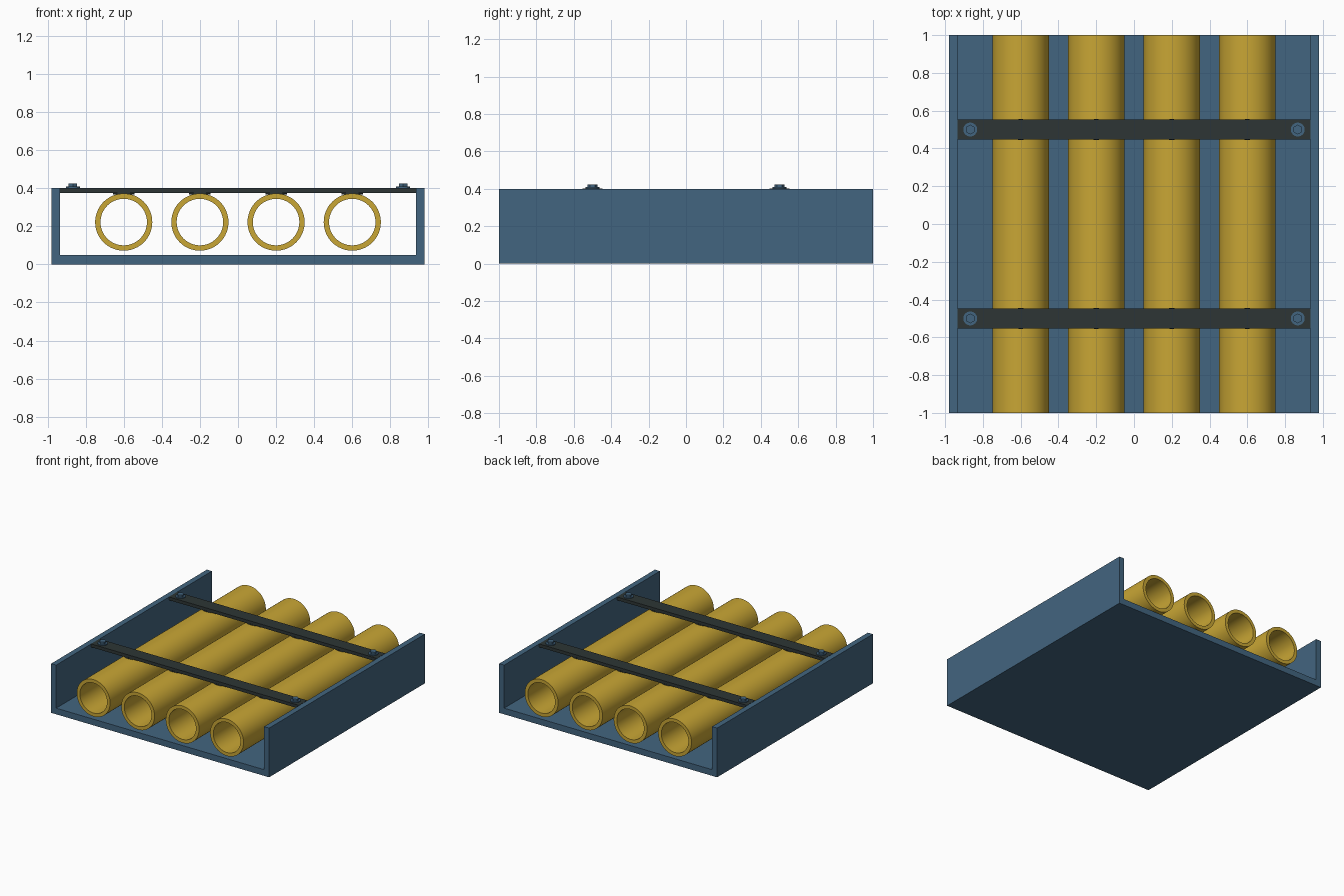
import bpy, bmesh, math
from mathutils import Matrix

if "Cube" in bpy.data.objects:
    bpy.data.objects.remove(bpy.data.objects["Cube"])


def material(name, rgb):
    m = bpy.data.materials.new(name)
    m.diffuse_color = (*rgb, 1)
    m.use_nodes = True
    m.node_tree.nodes["Principled BSDF"].inputs["Base Color"].default_value = m.diffuse_color
    return m


BLUE = material("slate blue", (0.055, 0.13, 0.215))
GOLD = material("golden yellow", (0.58, 0.38, 0.035))
DARK = material("dark grey", (0.026, 0.036, 0.035))


def extrude_y(name, loops, y0, y1, mat):
    """Prism along y from one closed (x, z) outline, or a tube from two."""
    bm = bmesh.new()
    rings = [[[bm.verts.new((x, y, z)) for x, z in lp] for y in (y0, y1)] for lp in loops]
    n = len(loops[0])
    for front, back in rings:
        for i in range(n):
            j = (i + 1) % n
            bm.faces.new((front[i], front[j], back[j], back[i]))
    for side in (0, 1):
        if len(rings) == 1:
            bm.faces.new(rings[0][side])
        else:
            a, b = rings[0][side], rings[1][side]
            for i in range(n):
                j = (i + 1) % n
                bm.faces.new((a[i], a[j], b[j], b[i]))
    return finish(name, bm, mat)


def finish(name, bm, mat):
    bmesh.ops.recalc_face_normals(bm, faces=bm.faces)
    me = bpy.data.meshes.new(name)
    bm.to_mesh(me)
    bm.free()
    me.materials.append(mat)
    ob = bpy.data.objects.new(name, me)
    bpy.context.collection.objects.link(ob)
    return ob


def disc(name, x, y, z0, z1, r, sides, mat):
    bm = bmesh.new()
    bmesh.ops.create_cone(bm, cap_ends=True, segments=sides, radius1=r, radius2=r,
                          depth=z1 - z0, matrix=Matrix.Translation((x, y, (z0 + z1) / 2)))
    return finish(name, bm, mat)


def circle(cx, cz, r, n=64):
    return [(cx + r * math.cos(2 * math.pi * i / n), cz + r * math.sin(2 * math.pi * i / n))
            for i in range(n)]


def smooth(ob):
    bpy.ops.object.select_all(action='DESELECT')
    ob.select_set(True)
    bpy.context.view_layer.objects.active = ob
    bpy.ops.object.shade_smooth_by_angle(angle=math.radians(35))


# open U-shaped tray
W, T = 0.98, 0.045
extrude_y("tray", [[(-W, 0), (W, 0), (W, 0.4), (W - T, 0.4), (W - T, 0.05),
                    (T - W, 0.05), (T - W, 0.4), (-W, 0.4)]], -1, 1, BLUE)

# four hollow pipes
PIPES = (-0.6, -0.2, 0.2, 0.6)
for x in PIPES:
    smooth(extrude_y("pipe", [circle(x, 0.222, 0.15), circle(x, 0.222, 0.122)], -1, 1, GOLD))

# two hold-down straps with pads over the pipes and a bolt at each end
S = W - T
for y in (-0.5, 0.5):
    extrude_y("strap", [[(-S, 0.376), (S, 0.376), (S, 0.402), (-S, 0.402)]],
              y - 0.053, y + 0.053, DARK)
    for x in PIPES:
        smooth(disc("pad", x, y, 0.368, 0.38, 0.056, 32, DARK))
    for x in (-0.867, 0.867):
        smooth(disc("washer", x, y, 0.40, 0.409, 0.037, 24, BLUE))
        disc("bolt_head", x, y, 0.408, 0.424, 0.026, 6, BLUE)
